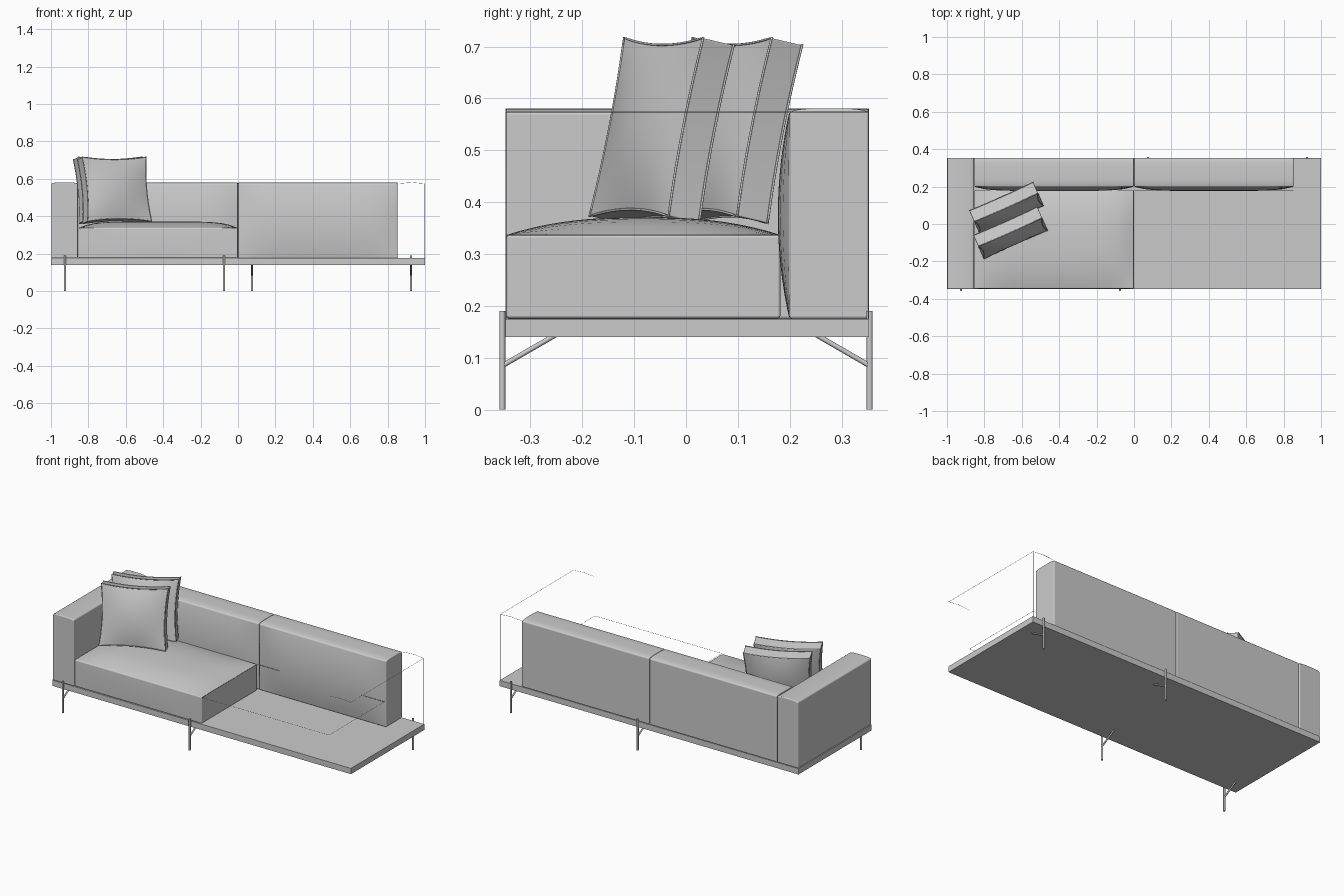
import bpy, bmesh, math
from mathutils import Vector, Matrix

if "Cube" in bpy.data.objects:
    bpy.data.objects.remove(bpy.data.objects["Cube"])

fabric = bpy.data.materials.new("light grey")
fabric.diffuse_color = (0.6, 0.6, 0.6, 1)
fabric.use_nodes = True
fabric.node_tree.nodes["Principled BSDF"].inputs["Base Color"].default_value = fabric.diffuse_color


def finish(name, bm, bevel=0.0):
    mesh = bpy.data.meshes.new(name)
    bm.to_mesh(mesh)
    bm.free()
    ob = bpy.data.objects.new(name, mesh)
    bpy.context.collection.objects.link(ob)
    mesh.materials.append(fabric)
    bpy.ops.object.select_all(action='DESELECT')
    ob.select_set(True)
    bpy.context.view_layer.objects.active = ob
    bpy.ops.object.shade_smooth_by_angle(angle=math.radians(35))
    if bevel:
        mod = ob.modifiers.new("soft edge", 'BEVEL')
        mod.width, mod.segments = bevel, 3
        mod.limit_method, mod.angle_limit = 'ANGLE', math.radians(50)
        mod.harden_normals = True
    return ob


def block(name, lo, hi, shape=None, cuts=0, bevel=0.0):
    """Box between two corners; shape maps (-1..1) coordinates to an offset."""
    lo, hi = Vector(lo), Vector(hi)
    bm = bmesh.new()
    bmesh.ops.create_cube(bm, size=2)
    if cuts:
        bmesh.ops.subdivide_edges(bm, edges=bm.edges[:], cuts=cuts, use_grid_fill=True)
    for v in bm.verts:
        p = v.co.copy()
        v.co = (lo + hi) / 2 + Vector(a * b / 2 for a, b in zip(p, hi - lo))
        if shape:
            v.co += Vector(shape(*p))
    return finish(name, bm, bevel)


def tube(name, points, radius, closed=False):
    cu = bpy.data.curves.new(name, 'CURVE')
    cu.dimensions, cu.bevel_depth, cu.bevel_resolution = '3D', radius, 2
    cu.use_fill_caps = True
    sp = cu.splines.new('POLY')
    sp.points.add(len(points) - 1)
    for q, p in zip(sp.points, points):
        q.co = (*p, 1)
    sp.use_cyclic_u = closed
    cu.materials.append(fabric)
    ob = bpy.data.objects.new(name, cu)
    bpy.context.collection.objects.link(ob)
    return ob


def dome(a, b, n=2.0):
    return (1 - abs(a) ** n) * (1 - abs(b) ** n)


# platform in two halves
block("platform_left", (-1, -0.348, 0.14), (0, 0.353, 0.175))
block("platform_right", (0, -0.348, 0.14), (1, 0.353, 0.175))

# left arm with a slightly crowned top
block("arm", (-0.998, -0.348, 0.175), (-0.856, 0.353, 0.574),
      lambda x, y, z: (0, 0, 0.007 * (1 - x ** 4) if z > 0.99 else 0), 11, 0.006)


# two back cushions, soft on the front and crowned on top
def back_shape(x, y, z):
    front = -0.022 * dome(x ** 3, z, 2) if y < -0.99 else 0
    top = 0.007 * (1 - y ** 4) if z > 0.99 else 0
    return 0, front, top


for name, x0 in (("back_left", -0.853), ("back_right", 0.001)):
    block(name, (x0, 0.199, 0.175), (x0 + 0.852, 0.353, 0.574), back_shape, 15, 0.006)


# left seat cushion
def seat_shape(x, y, z):
    top = 0.034 * (1 - x ** 6) * (1 - abs(y) ** 2.5) if z > 0.99 else 0
    return 0, -0.002 * dome(x, z) if y < -0.99 else 0, top


block("seat", (-0.853, -0.346, 0.176), (-0.001, 0.182, 0.337), seat_shape, 19, 0.006)

# box-edged scatter cushions with pinched sides
W, H, T = 0.375, 0.352, 0.066


def pinch(u, v):
    return (W / 2 * u * (1 - 0.07 * (1 - v * v)), H / 2 * v * (1 - 0.08 * (1 - u * u)))


def pillow(name, centre):
    place = (Matrix.Translation(centre) @ Matrix.Rotation(math.radians(24), 4, 'Z')
             @ Matrix.Rotation(math.radians(-12), 4, 'X'))
    bm = bmesh.new()
    bmesh.ops.create_cube(bm, size=2)
    bmesh.ops.subdivide_edges(bm, edges=bm.edges[:], cuts=15, use_grid_fill=True)
    for v in bm.verts:
        u, d, w = v.co
        x, z = pinch(u, w)
        v.co = place @ Vector((x, d * (T / 2 + 0.026 * dome(u, w)), z))
    finish(name, bm, 0.004)
    # piping around both faces
    ring = [(-1 + i / 8, -1) for i in range(16)] + [(1, -1 + i / 8) for i in range(16)]
    ring += [(-u, -v) for u, v in ring]
    for side, y in (("front", -T / 2), ("rear", T / 2)):
        pts = []
        for u, v in ring:
            x, z = pinch(u, v)
            pts.append(place @ Vector((x, y, z)))
        tube(f"{name}_{side}_piping", pts, 0.0022, True)


pillow("front_pillow", (-0.66, -0.047, 0.538))
pillow("rear_pillow", (-0.682, 0.085, 0.538))

# legs: upright rod with a diagonal brace under the platform
for name, x, s in (("front_leg_outer", -0.925, -1), ("front_leg_inner", -0.075, -1),
                   ("back_leg_inner", 0.075, 1), ("back_leg_outer", 0.925, 1)):
    tube(name, [(x, s * 0.354, 0), (x, s * 0.354, 0.19)], 0.0058)
    tube(name + "_brace", [(x, s * 0.352, 0.086), (x, s * 0.25, 0.145)], 0.0048)

# bare seam threads on the open right end
F, B = -0.347, 0.352
tube("arm_seam", [(0.855, F, 0.175), (0.855, F, 0.574), (0.93, F, 0.58), (0.998, F, 0.574),
                  (0.998, B, 0.574), (0.93, B, 0.58), (0.855, B, 0.574)], 0.0008)
tube("arm_corner_seam", [(0.998, B, 0.574), (0.998, B, 0.175)], 0.0008)
tube("seat_seam", [(0.002, F, 0.337), (0.853, F, 0.337), (0.853, 0.18, 0.337),
                   (0.002, 0.18, 0.337)], 0.0008, True)
